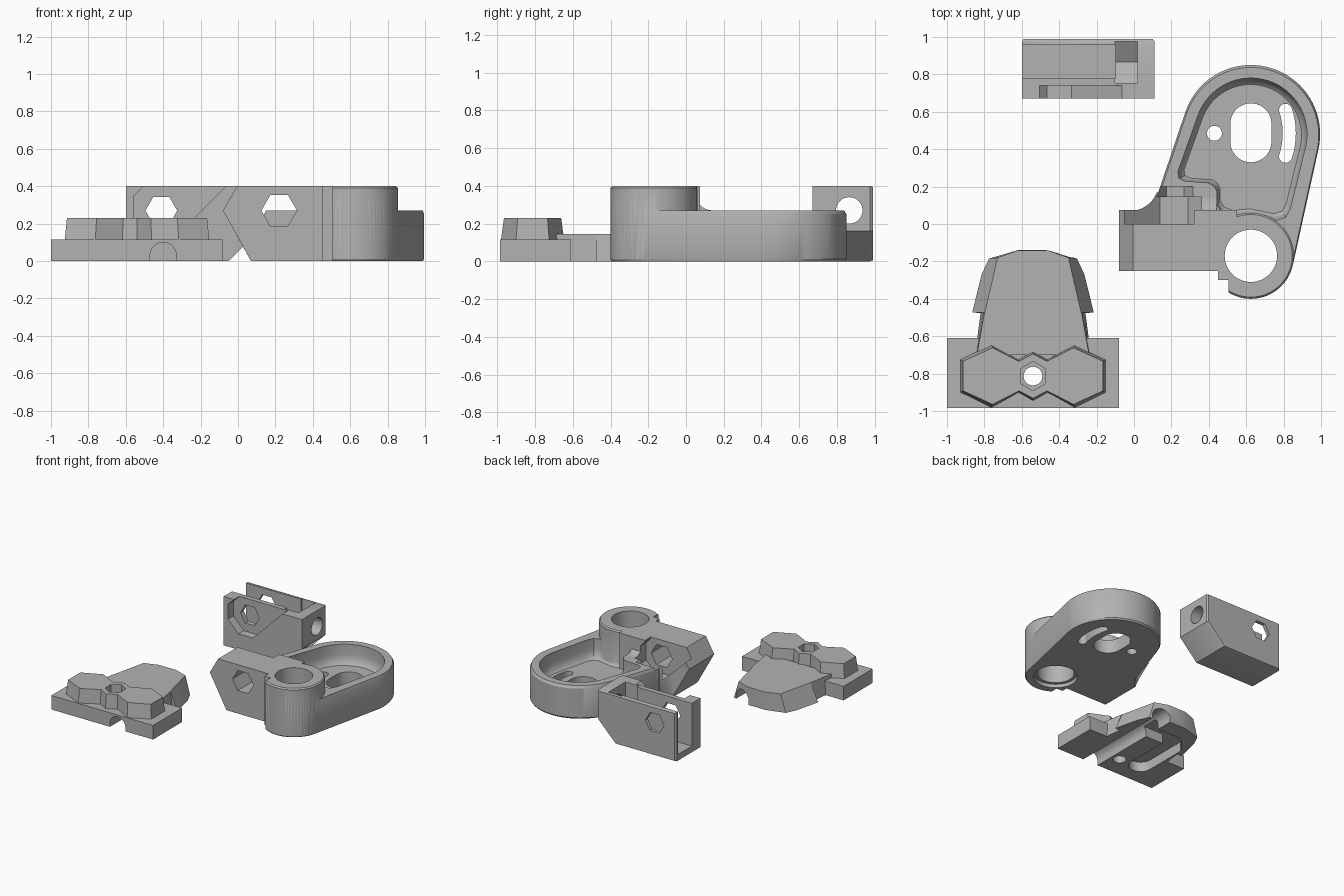
import bpy, bmesh
from math import sin, cos, radians, pi

if "Cube" in bpy.data.objects:
    bpy.data.objects.remove(bpy.data.objects["Cube"])

grey = bpy.data.materials.new("plastic_grey")
grey.use_nodes = True
grey.diffuse_color = (0.45, 0.45, 0.45, 1)
grey.node_tree.nodes["Principled BSDF"].inputs["Base Color"].default_value = (0.45, 0.45, 0.45, 1)


def arc(cx, cy, r, a0, a1, n=32):
    return [(cx + r * cos(radians(a0 + (a1 - a0) * i / n)),
             cy + r * sin(radians(a0 + (a1 - a0) * i / n))) for i in range(n + 1)]


def ring(cx, cy, r, n=48, start=0):
    return arc(cx, cy, r, start, start + 360, n)[:-1]


def loft(name, layers, axis="z"):
    """Solid through matching outlines; layers are (points, level along the axis)."""
    place = {"z": lambda u, v, w: (u, v, w),
             "y": lambda u, v, w: (u, w, v),
             "x": lambda u, v, w: (w, u, v)}[axis]
    bm = bmesh.new()
    rows = [[bm.verts.new(place(u, v, w)) for u, v in pts] for pts, w in layers]
    n = len(rows[0])
    bm.faces.new(rows[0])
    bm.faces.new(rows[-1])
    for a, b in zip(rows, rows[1:]):
        for i in range(n):
            j = (i + 1) % n
            bm.faces.new((a[i], a[j], b[j], b[i]))
    bmesh.ops.recalc_face_normals(bm, faces=bm.faces)
    mesh = bpy.data.meshes.new(name)
    bm.to_mesh(mesh)
    bm.free()
    mesh.materials.append(grey)
    ob = bpy.data.objects.new(name, mesh)
    bpy.context.collection.objects.link(ob)
    return ob


def prism(pts, lo, hi, axis="z", name="helper"):
    return loft(name, [(pts, lo), (pts, hi)], axis)


def box(x0, x1, y0, y1, z0, z1, name="helper"):
    return prism([(x0, y0), (x1, y0), (x1, y1), (x0, y1)], z0, z1, "z", name)


def scaled(pts, s, c):
    return [(c[0] + (x - c[0]) * s, c[1] + (y - c[1]) * s) for x, y in pts]


def combine(ob, operation, helpers):
    for h in helpers:
        h.hide_render = True
        m = ob.modifiers.new("bool", "BOOLEAN")
        m.operation, m.solver, m.object = operation, "EXACT", h
    bpy.context.view_layer.update()
    dg = bpy.context.evaluated_depsgraph_get()
    mesh = bpy.data.meshes.new_from_object(ob.evaluated_get(dg))
    ob.modifiers.clear()
    ob.data = mesh
    for h in helpers:
        bpy.data.objects.remove(h)


def finish(ob):
    ob.data.materials.clear()
    ob.data.materials.append(grey)
    ob.data.polygons.foreach_set("material_index", [0] * len(ob.data.polygons))
    ob.data.shade_smooth()
    ob.data.set_sharp_from_angle(angle=radians(30))


# --- Motor bracket: teardrop tray, clamp boss and arm
cx, big, small = 0.625, 0.48, -0.17
tear = (arc(cx, big, 0.37, -12, 160, 48) + [(0.13, 0.17)]
        + arc(-0.02, 0.22, 0.15, -20, -85, 8)
        + [(0.07, 0.0), (0.4, -0.1)] + arc(cx, small, 0.23, 180, 348, 32))
mid = (cx, 0.2)
bracket = loft("motor_bracket", [(scaled(tear, 0.985, mid), 0), (tear, 0.012),
                                 (tear, 0.25), (scaled(tear, 0.98, mid), 0.27)])
boss_ring = ring(cx, small, 0.23, 64)
# pocket goes in before the boss and arm are joined on
pocket = arc(cx, big, 0.30, -12, 160, 40) + [
    (0.235, 0.28), (0.24, 0.245), (0.27, 0.23), (0.40, 0.22), (0.43, 0.20), (0.445, 0.17),
    (0.445, 0.10), (0.47, 0.06), (0.52, 0.04), (0.62, 0.05), (0.76, 0.02), (0.81, 0.035), (0.835, 0.08)]
pc = (0.6, 0.4)
combine(bracket, "DIFFERENCE", [loft("helper", [
    (scaled(pocket, 0.91, pc), 0.11), (scaled(pocket, 0.95, pc), 0.122),
    (scaled(pocket, 0.99, pc), 0.16), (pocket, 0.19), (pocket, 0.4)])])
arm_profile = [(0.07, 0), (0.55, 0), (0.55, 0.4), (-0.005, 0.4), (-0.08, 0.27)]
cove = [(0.05, 0.2), (0.14, 0.2), (0.14, 0.27)] + arc(0.14, 0.36, 0.09, 270, 180, 8) + [(0.05, 0.4)]
combine(bracket, "UNION", [
    loft("helper", [(scaled(boss_ring, 0.97, (cx, small)), 0), (boss_ring, 0.01), (boss_ring, 0.39),
                    (scaled(boss_ring, 0.96, (cx, small)), 0.4)]),
    prism(arm_profile, -0.25, 0.075, "y"),
    prism(cove, 0.36, 0.44, "x")])
seat = [(0.14, 0.13), (0.29, 0.13), (0.36, 0.2), (0.36, 0.345), (0.32, 0.385), (0.32, 0.5), (-0.2, 0.5), (-0.2, 0.47)]
oval = arc(cx, 0.535, 0.11, 0, 180, 24) + arc(cx, 0.44, 0.11, 180, 360, 24)
curved = (arc(0.43, 0.485, 0.435, -18, 18, 12) + arc(0.81, 0.608, 0.035, 18, 198, 8)[1:-1]
          + arc(0.43, 0.485, 0.365, 18, -18, 12) + arc(0.81, 0.362, 0.035, 162, 342, 8)[1:-1])
combine(bracket, "DIFFERENCE", [
    prism(ring(cx, small, 0.14), -0.1, 0.5),
    prism(ring(cx, small, 0.165), -0.1, 0.03),
    prism([(0.07, -0.001), (-0.08, 0.269), (-0.3, 0.269), (-0.3, -0.001)], -0.3, 0.25, "y"),
    prism(seat, 0.0, 0.145, "y"),
    prism(ring(0.22, 0.27, 0.095, 6), -0.4, 0.2, "y"),
    box(0.3, 0.45, -0.5, -0.251, -0.1, 0.5),
    box(0.3, 0.505, -0.5, -0.3, -0.1, 0.5),
    prism(oval, -0.1, 0.2), prism(curved, -0.1, 0.2),
    prism(ring(0.43, 0.485, 0.04, 32), -0.1, 0.2)])
finish(bracket)

# --- Tension block: open channel with bolt hole and nut trap
block_profile = [(-0.6, 0), (-0.05, 0), (0.11, 0.16), (0.11, 0.4), (-0.6, 0.4)]
block = loft("tension_block", [(block_profile, 0.67), (block_profile, 0.975),
                               (scaled(block_profile, 0.97, (-0.25, 0.2)), 0.99)], "y")
seat = [(-0.465, 0.13), (-0.335, 0.13), (-0.06, 0.405), (-0.06, 0.5), (-0.505, 0.5),
        (-0.505, 0.4), (-0.56, 0.345), (-0.56, 0.225)]
trap = ring(0.865, 0.27, 0.127, 6, 30)
combine(block, "DIFFERENCE", [
    box(-0.7, -0.1, 0.78, 0.96, 0.05, 0.5),
    prism(seat, 0.6, 0.74, "y"),
    prism(ring(-0.41, 0.27, 0.085, 6), 0.6, 1.1, "y"),
    prism(trap, -0.101, 0.02, "x"),
    box(-0.102, 0.02, 0.755, 0.975, 0.27, 0.5),
    prism(ring(0.865, 0.27, 0.07), -0.2, 0.3, "x")])
finish(block)

# --- Belt clamp: plate, double hexagon ridge and tapered tail
mx = -0.54


def mirrored(half):
    return [(mx + x, y) for x, y in half] + [(mx - x, y) for x, y in reversed(half)]


clamp = box(-1, -0.08, -0.985, -0.61, 0, 0.115, "belt_clamp")
tail_low = mirrored([(0.31, -0.7), (0.28, -0.475), (0.325, -0.474), (0.275, -0.27), (0.235, -0.185), (0.08, -0.14)])
tail_top = mirrored([(0.30, -0.7), (0.26, -0.475), (0.258, -0.474), (0.21, -0.27), (0.19, -0.18), (0.08, -0.141)])
quarter = [(0.39, 0.09), (0.225, 0.172), (0.078, 0.09), (0, 0.135)]
upper = quarter + [(-x, y) for x, y in reversed(quarter[:-1])]
ridge = [(mx + x, -0.813 + y) for x, y in upper] + [(mx + x, -0.813 - y) for x, y in reversed(upper)]
top = [(mx + (x - mx) * 0.96, -0.813 + (y + 0.813) * 0.88) for x, y in ridge]
combine(clamp, "UNION", [loft("helper", [(tail_low, 0), (tail_top, 0.145)]),
                         loft("helper", [(ridge, 0.08), (top, 0.23)])])
belt = [(-0.47, -0.1), (-0.33, -0.1)] + arc(-0.4, 0.03, 0.07, 0, 180, 16)
loop = arc(-0.72, -0.78, 0.09, 180, 360, 16) + [(-0.63, -0.42), (-0.45, -0.42), (-0.45, -0.28), (-0.70, -0.28), (-0.81, -0.42)]
combine(clamp, "DIFFERENCE", [
    prism(ring(mx, -0.813, 0.078, 6, 30), 0.13, 0.4),
    prism(ring(mx, -0.813, 0.05, 32), -0.1, 0.4),
    prism(belt, -1.1, 0, "y"),
    prism(loop, -0.1, 0.08)])
finish(clamp)
